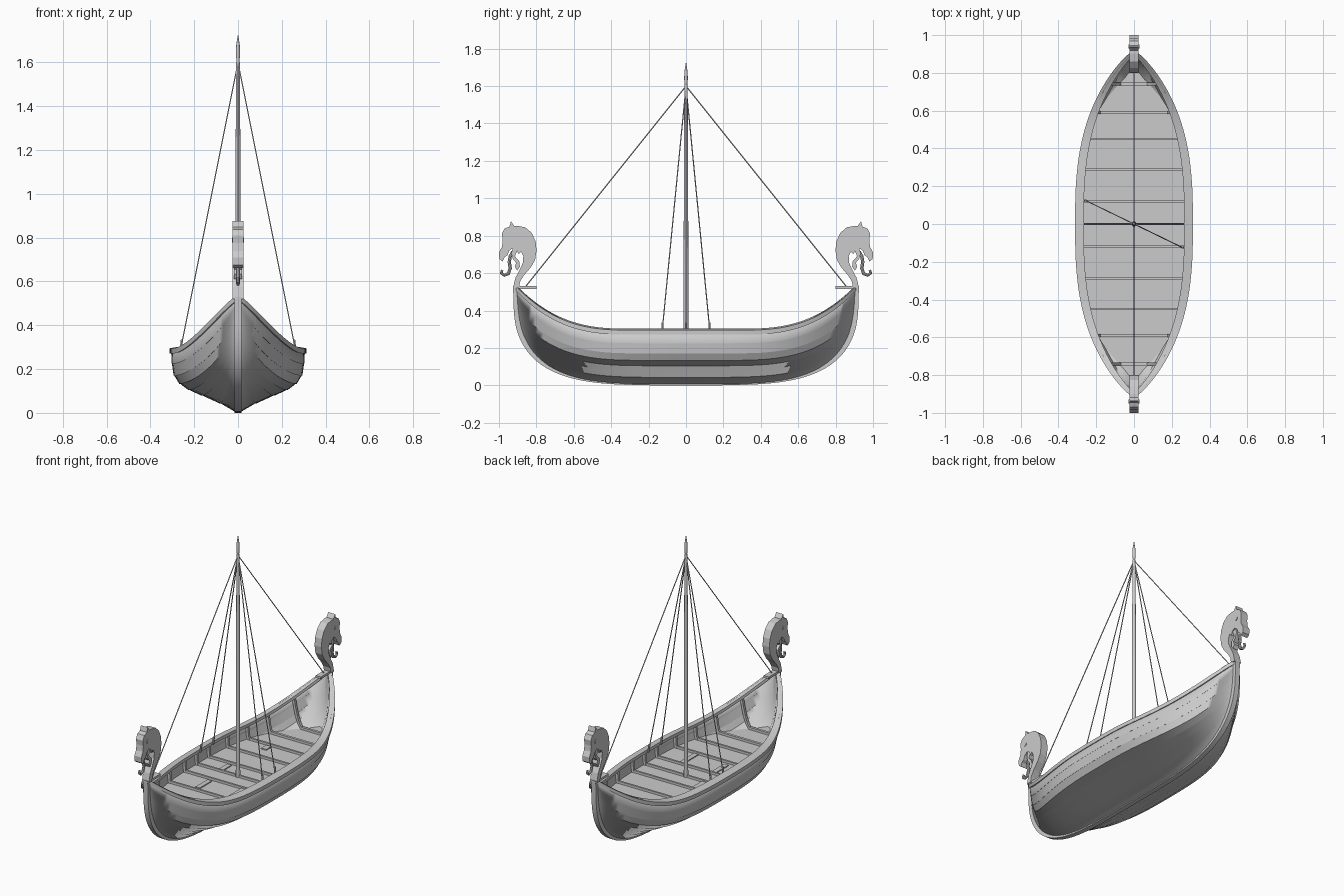
import bpy, bmesh, math
from mathutils import Vector

if "Cube" in bpy.data.objects:
    bpy.data.objects.remove(bpy.data.objects["Cube"])

wood = bpy.data.materials.new("plain grey")
wood.diffuse_color = (0.6, 0.6, 0.6, 1)
wood.use_nodes = True
wood.node_tree.nodes["Principled BSDF"].inputs["Base Color"].default_value = wood.diffuse_color


def finish(name, bm, smooth=None):
    bmesh.ops.remove_doubles(bm, verts=bm.verts, dist=1e-5)
    bmesh.ops.recalc_face_normals(bm, faces=bm.faces)
    me = bpy.data.meshes.new(name)
    bm.to_mesh(me)
    bm.free()
    me.materials.append(wood)
    ob = bpy.data.objects.new(name, me)
    bpy.context.collection.objects.link(ob)
    if smooth:
        bpy.ops.object.select_all(action='DESELECT')
        ob.select_set(True)
        bpy.context.view_layer.objects.active = ob
        bpy.ops.object.shade_smooth_by_angle(angle=math.radians(smooth))
    return ob


def loft(name, rings, closed=True, smooth=None):
    """Skin a list of equal-length point rings; closed rings get end caps."""
    bm = bmesh.new()
    vs = [[bm.verts.new(p) for p in r] for r in rings]
    n = len(rings[0])
    for a, b in zip(vs, vs[1:]):
        for i in range(n if closed else n - 1):
            j = (i + 1) % n
            bm.faces.new((a[i], a[j], b[j], b[i]))
    if closed:
        bm.faces.new(vs[0])
        bm.faces.new(vs[-1])
    return finish(name, bm, smooth)


def tube(name, pts, radii, sides=8):
    """Round bar along a path with a radius at each point."""
    pts = [Vector(p) for p in pts]
    rings = []
    for i, p in enumerate(pts):
        d = (pts[min(i + 1, len(pts) - 1)] - pts[max(i - 1, 0)]).normalized()
        u = d.cross(Vector((1, 0.013, 0)) if abs(d.x) < 0.9 else Vector((0, 1, 0))).normalized()
        v = d.cross(u)
        rings.append([p + radii[i] * (u * math.cos(a) + v * math.sin(a))
                      for a in (2 * math.pi * k / sides for k in range(sides))])
    return loft(name, rings, smooth=40)


def box(name, c, size):
    x, y, z = (s / 2 for s in size)
    return loft(name, [[(c[0] + i * x, c[1] + j * y, c[2] + k * z)
                        for i, k in ((-1, -1), (1, -1), (1, 1), (-1, 1))] for j in (-1, 1)])


def plate(name, outline, half):
    """Extrude a (y, z) outline across x."""
    return loft(name, [[(x, y, z) for y, z in outline] for x in (-half, half)])


# Hull lines: half width, sheer height and keel height along y
END = 0.912
def width(y):
    return 0.3 * max(0, 1 - (abs(y) / END) ** 2.75) ** 0.87

def sheer(y):
    return 0.295 + 0.225 * max(0, (abs(y) - 0.3) / 0.6) ** 2.7

def keel(y, end):
    return 0.45 * (1 - max(0, 1 - (abs(y) / end) ** 4) ** 0.408)

MID = [(.03, 0), (.25, .125), (.53, .25), (.73, .34), (.87, .44), (.955, .57), (.99, .76), (1, 1)]
def section(y):
    b = (abs(y) / END) ** 4
    k, g, w = keel(y, END) + 0.008, sheer(y), width(y)
    return [(0.005 + w * (fx * (1 - b) + fz ** 0.8 * b), k + (g - k) * fz) for fx, fz in MID]

def hull_x(y, z):
    pts = section(y)
    for (x0, z0), (x1, z1) in zip(pts, pts[1:]):
        if z0 <= z <= z1:
            return x0 + (x1 - x0) * (z - z0) / (z1 - z0)
    return pts[-1][0] if z > pts[-1][1] else 0.0

N = 32
half_t = [math.sin(math.pi / 2 * (i / N) ** 1.5) ** 0.5 for i in range(N + 1)]
stations = [-t for t in reversed(half_t[1:])] + half_t

# Overlapping hull planks, one shell from rail to rail
rings = []
for t in stations:
    y = t * END
    lap = 0.0025 * (1 - t ** 4)
    pts = section(y)
    side = []
    for i in range(len(pts) - 1):
        side += [(pts[i][0] + lap, pts[i][1] - lap * 0.6), pts[i + 1]]
    rings.append([(-x, y, z) for x, z in reversed(side)] + [(x, y, z) for x, z in side])
hull = loft("hull_planks", rings, closed=False, smooth=89)
mod = hull.modifiers.new("thickness", 'SOLIDIFY')
mod.thickness = 0.01
mod.offset = -1

# Keel bar curving up into both stems
outer = [(t * 0.922, keel(t * 0.922, 0.922)) for t in stations]
outer = [(-0.925, 0.53)] + outer + [(0.925, 0.53)]
inner = []
for i, (y, z) in enumerate(outer):
    a, b = outer[max(i - 1, 0)], outer[min(i + 1, len(outer) - 1)]
    d = Vector((b[0] - a[0], b[1] - a[1])).normalized()
    inner.append((y - d.y * 0.03, z + d.x * 0.03))
loft("keel_and_stems", [[(-.016, *o), (.016, *o), (.016, *n), (-.016, *n)]
                        for o, n in zip(outer, inner)], smooth=30)

# Gunwale rails
for s in (-1, 1):
    rings = []
    for t in stations:
        y = t * END
        w, g = width(y), sheer(y)
        o, n = w + 0.012, max(0, w - 0.034 + 0.012 * abs(t) ** 4)
        rings.append([(s * n, y, g - .012), (s * o, y, g - .024), (s * o, y, g), (s * n, y, g + .008)])
    loft("gunwale_rail", rings, smooth=30)

# Deck floor with cross beams and side ribs
DECK = 0.2
ys = [-0.84 + 1.68 * i / 40 for i in range(41)]
loft("deck_floor", [[(-hull_x(y, DECK) + .004, y, DECK), (hull_x(y, DECK) - .004, y, DECK)]
                    for y in ys], closed=False)
for y in (-.74, -.59, -.45, -.29, -.12, 0, .12, .29, .45, .59, .74):
    big = abs(y) > 0.5
    hx = hull_x(abs(y) + .01, DECK) - .012
    box("cross_beam", (0, y, DECK + .006), (2 * hx, .016 if big else .012, .018))
    for s in (-1, 1):
        rings = []
        for k in range(6):
            z = DECK + (sheer(y) - .01 - DECK) * k / 5
            x = hull_x(abs(y) + .01, z) - .006
            rings.append([(s * x, y - .008, z), (s * x, y + .008, z),
                          (s * (x - .016), y + .008, z), (s * (x - .016), y - .008, z)])
        loft("side_rib", rings)

# Loose boards on the floor
for x, y, w, l in ((.125, -.2, .03, .16), (-.09, .41, .035, .05), (-.1, -.2, .03, .12),
                   (-.13, .05, .03, .1)):
    box("floor_board", (x, y, DECK + .003), (w, l, .007))

# Mast with a spear-shaped tip
tube("mast", [(0, 0, z) for z in (.19, .9, 1.59, 1.61, 1.64, 1.68, 1.725)],
     [.013, .012, .009, .007, .010, .008, .001], 12)

# Rigging: two stays and two shrouds per side
for s in (-1, 1):
    tube("stay_rope", [(0, 0, 1.6), (0, s * .86, .525)], [.003, .003], 6)
    for y in (0, -s * .125):
        tube("shroud_rope", [(0, 0, 1.6), (s * .257, y, .315)], [.003, .003], 6)
        tube("shroud_peg", [(s * .262, y, .285), (s * .256, y, .335)], [.006, .006], 6)

# Carved beast heads on both stems: neck, lower jaw, tongue, eyes
HEAD = [(.893, .52), (.887, .555), (.865, .59), (.83, .63), (.807, .67), (.799, .72), (.804, .77),
        (.825, .815), (.86, .845), (.9, .852), (.918, .852), (.936, .877), (.944, .848), (.97, .838),
        (.984, .81), (.98, .775), (.984, .74), (1.0, .71), (.998, .675), (.98, .662), (.97, .685),
        (.955, .695), (.945, .72), (.925, .735), (.905, .725), (.895, .70), (.882, .715), (.87, .69),
        (.872, .655), (.888, .62), (.912, .575), (.925, .52)]
JAW = [(.925, .74), (.9, .725), (.915, .69), (.892, .665), (.888, .635), (.903, .612), (.915, .635),
       (.908, .655), (.925, .675), (.934, .705)]
TONGUE = [(.925, .715), (.94, .69), (.945, .66), (.94, .625), (.95, .597), (.972, .588), (.988, .6),
          (.982, .616)]
for s in (-1, 1):
    plate("beast_head", [(s * y, z) for y, z in HEAD], .024)
    plate("lower_jaw", [(s * y, z) for y, z in JAW], .018)
    tube("tongue", [(0, s * y, z) for y, z in TONGUE], [.009] * 5 + [.008, .008, .007], 8)
    tube("eyes", [(-.028, s * .94, .79), (.028, s * .94, .79)], [.011, .011], 12)
    box("stem_plate", (0, s * .85, .523), (.036, .1, .014))
